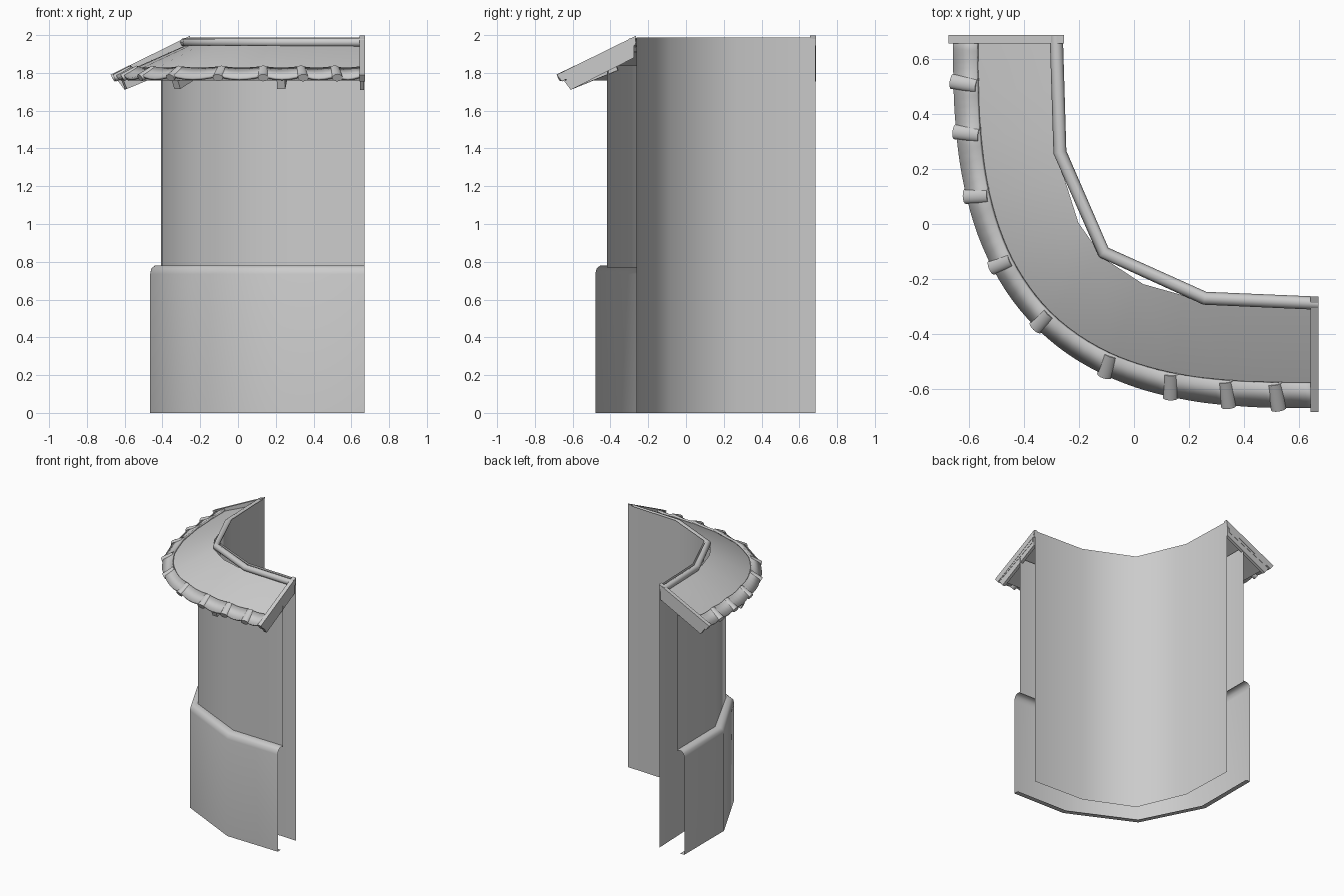
import bpy
from math import sin, cos, radians
from mathutils import Vector

if "Cube" in bpy.data.objects:
    bpy.data.objects.remove(bpy.data.objects["Cube"])

grey = bpy.data.materials.new("plain grey")
grey.use_nodes = True
colour = (0.6, 0.6, 0.6, 1)
grey.diffuse_color = colour
grey.node_tree.nodes["Principled BSDF"].inputs["Base Color"].default_value = colour

# Plan of the corner: back wall corners and plinth corners
INNER = [(-.258, .685), (-.243, .268), (-.093, -.085), (.26, -.243), (.67, -.262)]
OUTER = [(-.465, .685), (-.465, .21), (-.238, -.238), (.24, -.47), (.67, -.48)]
CAPS = [3.2, 8.9, 18.3, 31.3, 45.5, 61.5, 73.3, 81.7, 87.3]
STOPS = [0] + CAPS + [90]


def finish(ob, angle=50):
    ob.data.materials.append(grey)
    bpy.ops.object.select_all(action='DESELECT')
    ob.select_set(True)
    bpy.context.view_layer.objects.active = ob
    bpy.ops.object.shade_smooth_by_angle(angle=radians(angle))


def make(name, verts, faces, angle=50):
    mesh = bpy.data.meshes.new(name)
    mesh.from_pydata(verts, [], faces)
    mesh.update()
    ob = bpy.data.objects.new(name, mesh)
    bpy.context.collection.objects.link(ob)
    finish(ob, angle)
    return ob


def loft(name, sections, closed=False, angle=50):
    """Skin a row of equal cross-sections."""
    n = len(sections[0])
    verts = [p for s in sections for p in s]
    faces = []
    for i in range(len(sections) - 1):
        for j in range(n if closed else n - 1):
            k = (j + 1) % n
            faces.append((i * n + j, (i + 1) * n + j, (i + 1) * n + k, i * n + k))
    if closed:
        faces += [tuple(range(n)), tuple(reversed(range(len(verts) - n, len(verts))))]
    return make(name, verts, faces, angle)


def plan(i, t, z):
    return Vector((*Vector(INNER[i]).lerp(Vector(OUTER[i]), t), z))


def wall(name, profile):
    return loft(name, [[plan(i, t, z) for t, z in profile] for i in range(5)])


def arc(a, deg, z):
    """Point on the squarish roof curve of reach a."""
    p = 2 / (2.95 - 2.5 * (a - 1.25))
    th = radians(deg)
    return Vector((.67 - a * max(cos(th), 0) ** p if deg < 90 else .67,
                   .685 - 1.02 * a * sin(th) ** p, z))


# Walls are open sheets
wall("back_wall", [(0, 0), (0, 1.988)])
wall("front_wall", [(.72, .77), (.72, 1.84)])
wall("plinth", [(.83, 0), (1, 0), (1, .735), (.97, .765), (.88, .78), (.72, .78)])

# Roof slab
profile = [(.95, 1.945), (1.24, 1.817), (1.30, 1.777), (1.29, 1.76), (.95, 1.91)]
loft("roof_slab", [[arc(a, d, z) for a, z in profile] for d in STOPS], True, 35)

# Sagging eave tiles between the caps
rows = []
for i, (d0, d1) in enumerate(zip(STOPS, STOPS[1:])):
    for k in range(6):
        f = k / 6
        sag = .02 * 4 * f * (1 - f)
        d = d0 + (d1 - d0) * f
        rows.append([arc(1.24, d, 1.83 - sag * .4), arc(1.325, d, 1.787 - sag)])
rows.append([arc(1.24, 90, 1.83), arc(1.325, 90, 1.787)])
tiles = loft("eave_tiles", rows)
solid = tiles.modifiers.new("thickness", 'SOLIDIFY')
solid.thickness = .015
solid.offset = 0

# Flattened cap tiles along the eave
for n, d in enumerate(CAPS):
    a, b = arc(1.24, d, 1.82), arc(1.333, d, 1.774)
    bpy.ops.mesh.primitive_cylinder_add(vertices=16, radius=.028, depth=(b - a).length,
                                        location=(a + b) / 2)
    cap = bpy.context.object
    cap.name = f"cap_tile_{n + 1}"
    cap.rotation_euler = (b - a).to_track_quat('Z', 'Y').to_euler()
    cap.scale.y = .75
    finish(cap, 40)

# Ridge roll tucked against the outside of the back wall
curve = bpy.data.curves.new("ridge_roll", 'CURVE')
curve.dimensions = '3D'
curve.bevel_depth = .024
curve.bevel_resolution = 2
curve.use_fill_caps = True
line = curve.splines.new('POLY')
line.points.add(4)
for i, p in enumerate(line.points):
    p.co = (*plan(i, .12, 1.962), 1)
ridge = bpy.data.objects.new("ridge_roll", curve)
bpy.context.collection.objects.link(ridge)
curve.materials.append(grey)

# Rafters under the eave
for i in (1, 2, 3):
    a, b = plan(i, .55, 1.837), plan(i, 1.62, 1.738)
    side = (b - a).cross(Vector((0, 0, 1))).normalized() * .022
    up = side.cross(b - a).normalized() * .025
    loft(f"rafter_{i}", [[p + side + up, p - side + up, p - side - up, p + side - up]
                         for p in (a, b)], True, 30)

# Stepped barge boards closing both roof ends
upper = [(-.264, 1.997), (-.685, 1.79), (-.657, 1.755), (-.275, 1.945)]
lower = [(-.275, 1.95), (-.645, 1.757), (-.61, 1.71), (-.275, 1.88)]
for layer, shape, x0, x1 in (("upper", upper, .642, .672), ("lower", lower, .646, .668)):
    loft(f"{layer}_barge_board_left", [[(x, y, z) for y, z in shape] for x in (x0, x1)],
         True, 30)
    loft(f"{layer}_barge_board_back",
         [[(y + .01, x + .015, z) for y, z in shape] for x in (x1, x0)], True, 30)
